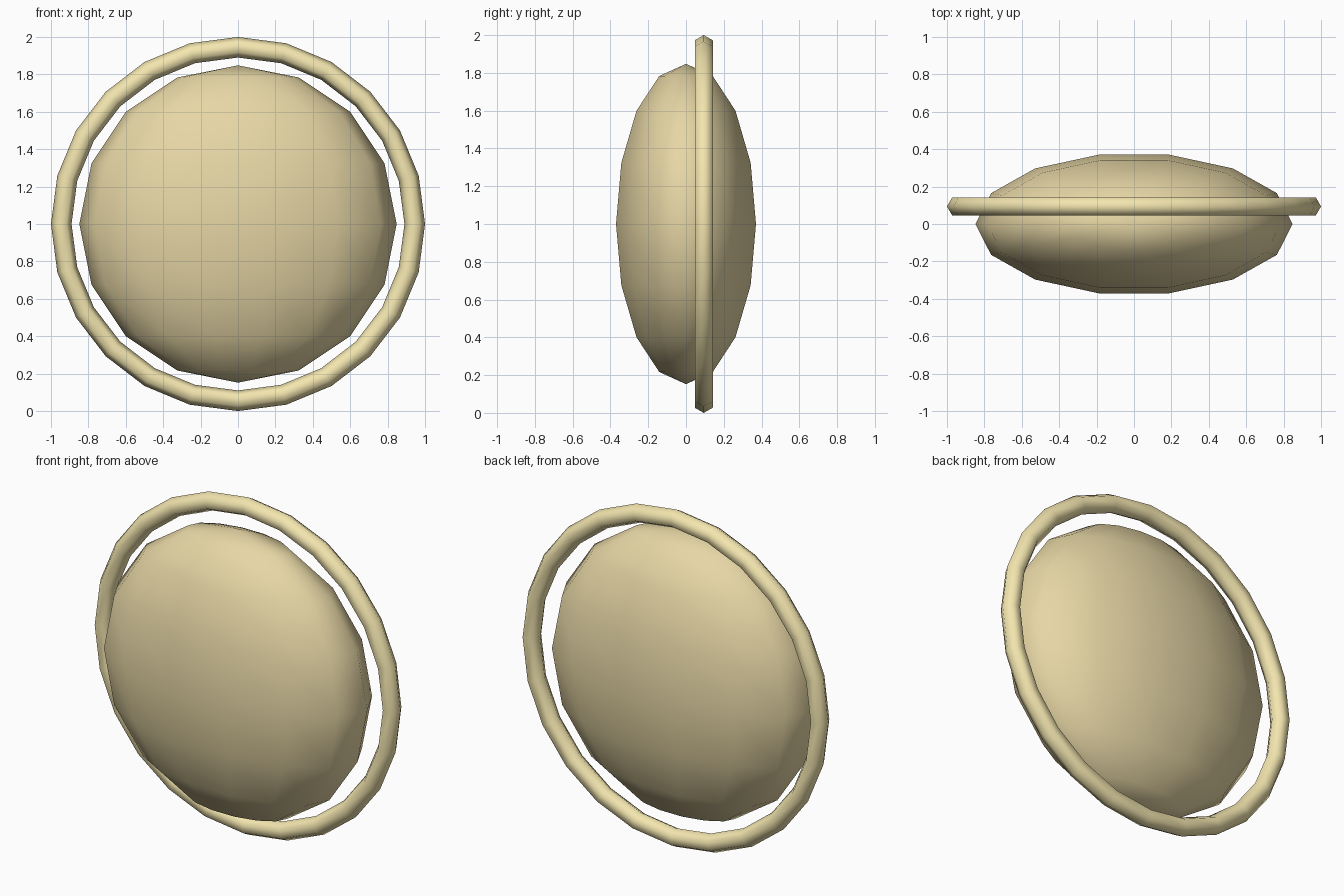
import bpy
import bmesh
from math import cos, sin, pi

if "Cube" in bpy.data.objects:
    bpy.data.objects.remove(bpy.data.objects["Cube"])


def material(name, color):
    mat = bpy.data.materials.new(name)
    mat.diffuse_color = color
    mat.use_nodes = True
    mat.node_tree.nodes["Principled BSDF"].inputs["Base Color"].default_value = mat.diffuse_color
    return mat


def make_object(name, bm, mat):
    bmesh.ops.recalc_face_normals(bm, faces=bm.faces)
    for f in bm.faces:
        f.smooth = True
    mesh = bpy.data.meshes.new(name)
    bm.to_mesh(mesh)
    bm.free()
    mesh.materials.append(mat)
    obj = bpy.data.objects.new(name, mesh)
    bpy.context.collection.objects.link(obj)
    return obj


# Flattened core: 14-sided sphere, 8 bands high, poles on z
SEG, BANDS = 14, 8
RX, RY, RZ = 0.848, 0.38, 0.848
bm = bmesh.new()
rings = []
for j in range(1, BANDS):
    t = pi * j / BANDS
    rings.append([bm.verts.new((RX * sin(t) * cos(2 * pi * i / SEG),
                                RY * sin(t) * sin(2 * pi * i / SEG),
                                1 + RZ * cos(t))) for i in range(SEG)])
top = bm.verts.new((0, 0, 1 + RZ))
bottom = bm.verts.new((0, 0, 1 - RZ))
for i in range(SEG):
    k = (i + 1) % SEG
    bm.faces.new((top, rings[0][i], rings[0][k]))
    bm.faces.new((bottom, rings[-1][k], rings[-1][i]))
    for a, b in zip(rings, rings[1:]):
        bm.faces.new((a[i], b[i], b[k], a[k]))
make_object("core", bm, material("core_tan", (0.80, 0.68, 0.38, 1)))

# Upright hoop: 24 segments with a hexagonal section, set slightly back
MAJ, MIN = 24, 6
R, r, Y = 0.945, 0.055, 0.094
bm = bmesh.new()
loops = []
for i in range(MAJ):
    a = 2 * pi * i / MAJ
    loop = []
    for j in range(MIN):
        b = 2 * pi * j / MIN
        d = R + r * cos(b)
        loop.append(bm.verts.new((d * cos(a), Y + r * sin(b), 1 + d * sin(a))))
    loops.append(loop)
for i in range(MAJ):
    p, q = loops[i], loops[(i + 1) % MAJ]
    for j in range(MIN):
        k = (j + 1) % MIN
        bm.faces.new((p[j], q[j], q[k], p[k]))
make_object("hoop", bm, material("hoop_yellow", (0.90, 0.79, 0.43, 1)))
